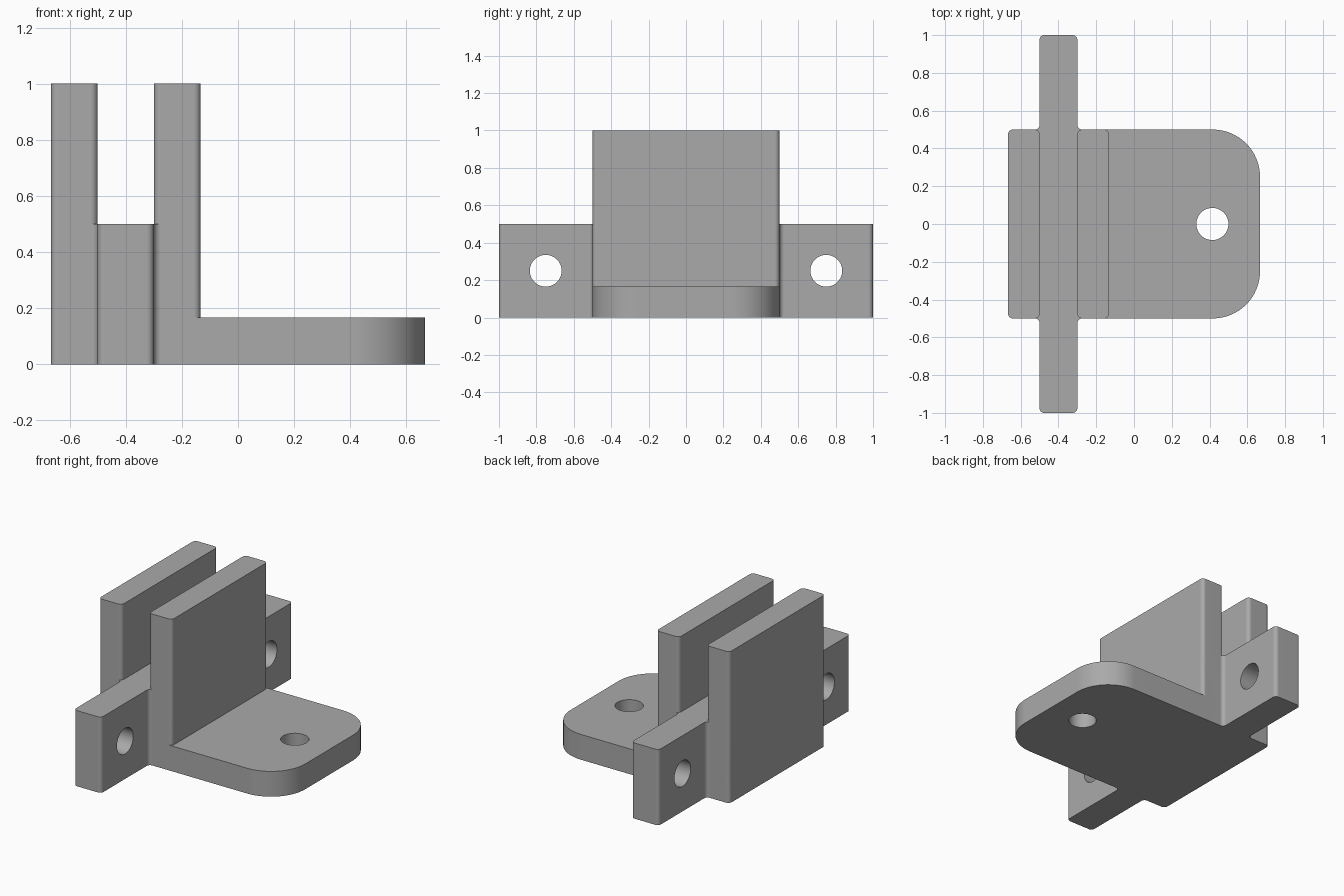
import bpy, bmesh, math
from mathutils import Vector

if "Cube" in bpy.data.objects:
    bpy.data.objects.remove(bpy.data.objects["Cube"])

SMALL, BIG = 0.025, 0.25      # corner radii
HOLE = 0.085

grey = bpy.data.materials.new("plain grey")
grey.diffuse_color = (0.4, 0.4, 0.4, 1)
grey.use_nodes = True
grey.node_tree.nodes["Principled BSDF"].inputs["Base Color"].default_value = grey.diffuse_color


def rounded(corners):
    """Outline from (x, y, radius) corners; inner and outer corners both get arcs."""
    out, n = [], len(corners)
    for i, (x, y, r) in enumerate(corners):
        p = Vector((x, y))
        if r == 0:
            out.append(p)
            continue
        a = (Vector(corners[i - 1][:2]) - p).normalized()
        b = (Vector(corners[(i + 1) % n][:2]) - p).normalized()
        steps = 16 if r > 0.1 else 8
        for k in range(steps + 1):
            t = math.pi / 2 * k / steps
            out.append(p + r * (a * (1 - math.sin(t)) + b * (1 - math.cos(t))))
    return out


def prism(name, corners, top):
    """Solid from the ground up to a given height."""
    bm = bmesh.new()
    base = bm.faces.new([bm.verts.new((p.x, p.y, 0)) for p in rounded(corners)])
    ext = bmesh.ops.extrude_face_region(bm, geom=[base])
    for v in ext["geom"]:
        if isinstance(v, bmesh.types.BMVert):
            v.co.z = top
    bmesh.ops.recalc_face_normals(bm, faces=bm.faces)
    mesh = bpy.data.meshes.new(name)
    bm.to_mesh(mesh)
    bm.free()
    obj = bpy.data.objects.new(name, mesh)
    bpy.context.collection.objects.link(obj)
    mesh.materials.append(grey)
    return obj


def combine(target, other, operation):
    bpy.context.view_layer.objects.active = target
    mod = target.modifiers.new("combine", 'BOOLEAN')
    mod.operation, mod.solver, mod.object = operation, 'EXACT', other
    bpy.ops.object.modifier_apply(modifier=mod.name)
    bpy.data.objects.remove(other)


def drill(target, location, rotation):
    bpy.ops.mesh.primitive_cylinder_add(vertices=48, radius=HOLE, depth=0.6,
                                        location=location, rotation=rotation)
    cutter = bpy.context.object
    cutter.hide_render = True
    cutter.data.materials.append(grey)
    combine(target, cutter, 'DIFFERENCE')


X0, X1, X2, X3, X4 = -0.667, -0.5, -0.3, -0.133, 0.667


def body_outline(right, r):
    """Cross shape: side ears, rear wall and a front block ending at 'right'."""
    half = [(X2, -1, SMALL), (X2, -0.5, SMALL), (right, -0.5, r)]
    back = [(X0, -0.5, SMALL), (X1, -0.5, SMALL), (X1, -1, SMALL)]
    mirror = [(x, -y, q) for x, y, q in reversed(back + half)]
    return back + half + mirror


# foot plate with ear footprint
bracket = prism("bracket", body_outline(X4, BIG), 0.167)
# ears and the web between the walls
combine(bracket, prism("ears", body_outline(X3, SMALL), 0.5), 'UNION')
# two tall upright walls
for a, b in ((X0, X1), (X2, X3)):
    wall = [(a, -0.5, SMALL), (b, -0.5, SMALL), (b, 0.5, SMALL), (a, 0.5, SMALL)]
    combine(bracket, prism("wall", wall, 1.0), 'UNION')

# mounting holes: one in each ear, one in the plate
for y in (-0.75, 0.75):
    drill(bracket, (-0.4, y, 0.25), (0, math.pi / 2, 0))
drill(bracket, (0.415, 0, 0.1), (0, 0, 0))

# smooth arcs, crisp edges
bpy.ops.object.select_all(action='DESELECT')
bracket.select_set(True)
bpy.context.view_layer.objects.active = bracket
bpy.ops.object.shade_smooth_by_angle(angle=math.radians(30))
weighted = bracket.modifiers.new("even shading", 'WEIGHTED_NORMAL')
weighted.keep_sharp = True
